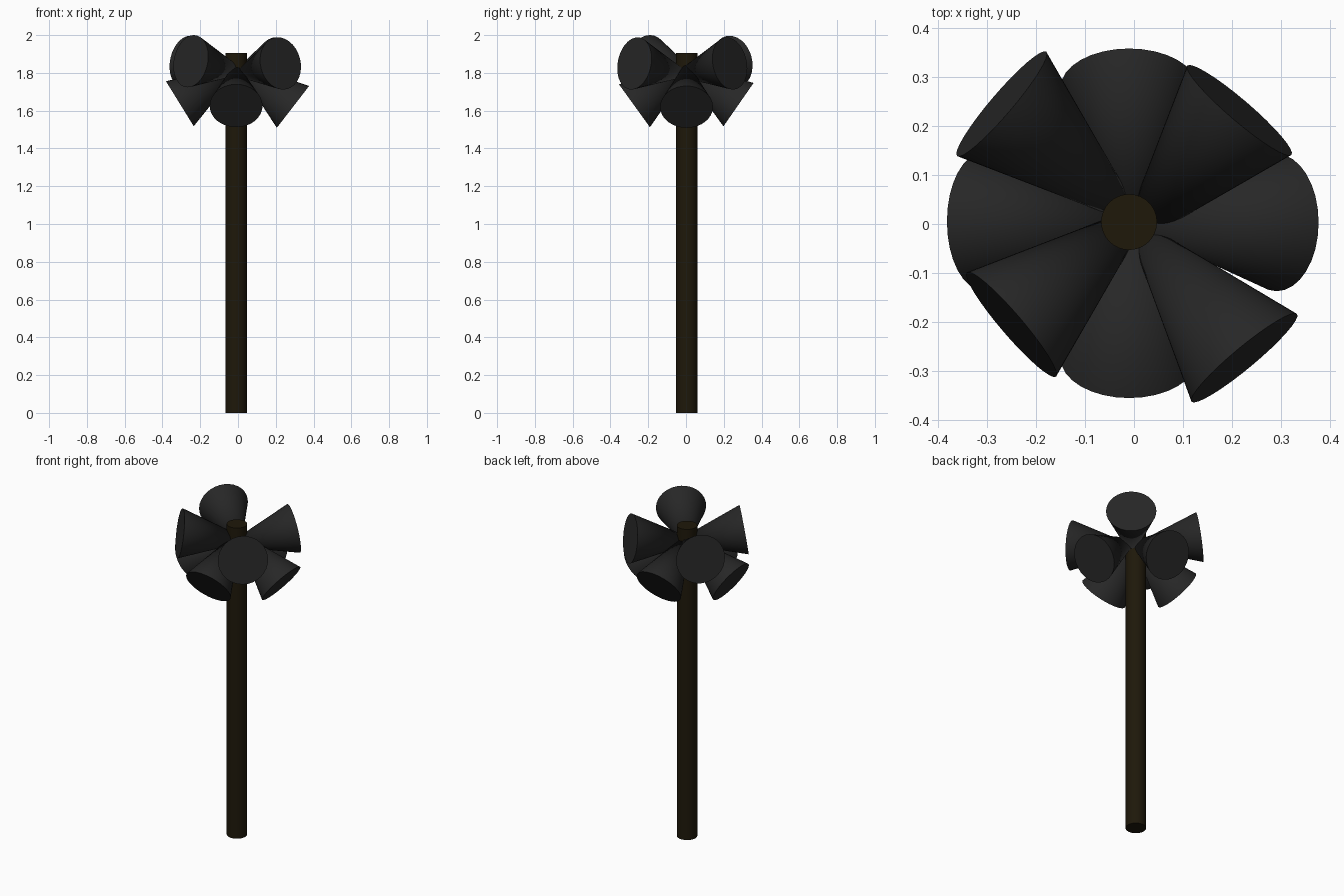
import bpy, math
from mathutils import Vector

if "Cube" in bpy.data.objects:
    bpy.data.objects.remove(bpy.data.objects["Cube"])

def material(name, rgb):
    m = bpy.data.materials.new(name)
    m.diffuse_color = (*rgb, 1)
    m.use_nodes = True
    m.node_tree.nodes["Principled BSDF"].inputs["Base Color"].default_value = m.diffuse_color
    return m

HORN = material("dark_grey", (0.02, 0.02, 0.02))
WOOD = material("dark_brown", (0.013, 0.009, 0.003))
RADIUS, LENGTH = 0.14, 0.40

def finish(name, mat):
    ob = bpy.context.object
    ob.name = name
    ob.data.materials.append(mat)
    bpy.ops.object.shade_smooth_by_angle(angle=math.radians(30))

def horn(name, mouth, axis):
    # closed cone whose wide end is centred on mouth and faces along axis
    axis = Vector(axis).normalized()
    bpy.ops.mesh.primitive_cone_add(
        vertices=32, radius1=RADIUS, radius2=0, depth=LENGTH,
        location=Vector(mouth) - axis * LENGTH / 2,
        rotation=(-axis).to_track_quat('Z', 'Y').to_euler())
    finish(name, HORN)

# Pole
bpy.ops.mesh.primitive_cylinder_add(vertices=32, radius=0.057, depth=1.905,
                                    location=(-0.01, 0.004, 0.9525))
finish("pole", WOOD)

# Lower horns, pointing down along the axes
horn("lower_horn_right", (0.291, 0.003, 1.62), (0.79, 0, -0.61))
horn("lower_horn_left", (-0.308, 0.005, 1.637), (-0.85, 0, -0.525))
horn("lower_horn_back", (-0.01, 0.278, 1.632), (0, 0.82, -0.57))
horn("lower_horn_front", (-0.01, -0.273, 1.626), (0, -0.81, -0.585))

# Upper horns, on the diagonals and tilted slightly up
UP = math.tan(math.radians(9))
horn("upper_horn_back_right", (0.215, 0.232, 1.85), (0.65, 0.76, UP))
horn("upper_horn_front_right", (0.225, -0.273, 1.85), (0.64, -0.77, UP))
horn("upper_horn_front_left", (-0.25, -0.205, 1.862), (-0.76, -0.65, UP))
horn("upper_horn_back_left", (-0.27, 0.245, 1.858), (-0.76, 0.65, UP))
